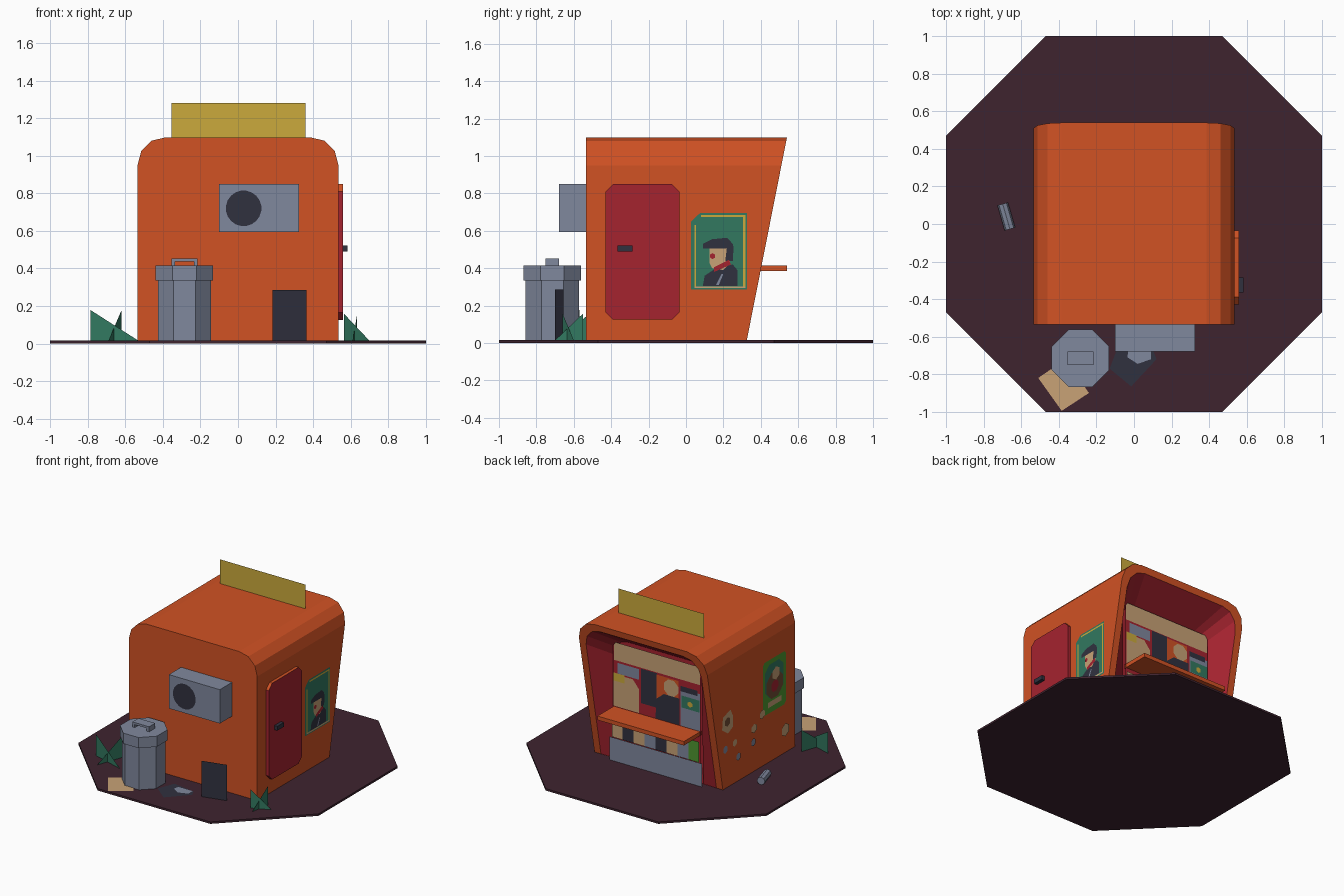
import bpy, bmesh, math
from mathutils import Vector, Matrix

if "Cube" in bpy.data.objects:
    bpy.data.objects.remove(bpy.data.objects["Cube"])

# ---- flat colours (sRGB 0-255 converted to linear) ----
def lin(c):
    c /= 255
    return c / 12.92 if c <= 0.04045 else ((c + 0.055) / 1.055) ** 2.4

PALETTE = dict(orange=(209, 82, 36), red=(165, 35, 47), grey=(128, 136, 157),
               charcoal=(48, 49, 63), yellow=(203, 170, 60), ground=(62, 35, 47),
               green=(50, 120, 96), beige=(200, 162, 118), lime=(78, 150, 48),
               brown=(112, 76, 52))
MATS = {}
for n, c in PALETTE.items():
    MATS[n] = bpy.data.materials.new(n)
    MATS[n].diffuse_color = (*[lin(v) for v in c], 1)

def finish(name, bm, mats, recalc=True):
    if recalc:
        bmesh.ops.recalc_face_normals(bm, faces=bm.faces)
    me = bpy.data.meshes.new(name)
    bm.to_mesh(me)
    bm.free()
    for m in mats:
        me.materials.append(MATS[m])
    ob = bpy.data.objects.new(name, me)
    bpy.context.collection.objects.link(ob)
    return ob

def bridge(bm, a, b, mat=0):
    for i in range(len(a)):
        j = (i + 1) % len(a)
        bm.faces.new((a[i], a[j], b[j], b[i])).material_index = mat

def prism(name, pts, place, lo, hi, mat, rule=None):
    """Extrude a 2D outline between two depths."""
    bm = bmesh.new()
    a = [bm.verts.new(place(u, v, lo)) for u, v in pts]
    b = [bm.verts.new(place(u, v, hi)) for u, v in pts]
    bm.faces.new(a)
    bm.faces.new(b)
    bridge(bm, a, b)
    mats = [mat]
    if rule:
        mats.append(rule[0])
        bmesh.ops.recalc_face_normals(bm, faces=bm.faces)
        for f in bm.faces:
            f.material_index = int(rule[1](f.normal))
    return finish(name, bm, mats)

def box(name, x, y, z, mat):
    return prism(name, rect(*x, *y), flat, z[0], z[1], mat)

def rect(a0, a1, b0, b1):
    return [(a0, b0), (a1, b0), (a1, b1), (a0, b1)]

def ngon(cx, cy, r, n, turn=0.5):
    return [(cx + r * math.cos(math.tau * (i + turn) / n),
             cy + r * math.sin(math.tau * (i + turn) / n)) for i in range(n)]

def chamfer(a0, a1, b0, b1, c):
    return [(a0 + c, b0), (a1 - c, b0), (a1, b0 + c), (a1, b1 - c),
            (a1 - c, b1), (a0 + c, b1), (a0, b1 - c), (a0, b0 + c)]

flat = lambda u, v, d: (u, v, d)      # outline in xy
side = lambda u, v, d: (d, u, v)      # outline in yz
facing = lambda u, v, d: (u, d, v)    # outline in xz

def plates(name, place, depth, normal, items, step=0.0012):
    """Stack of thin coloured plates, each a little prouder than the last."""
    bm = bmesh.new()
    mats = list(dict.fromkeys(m for m, _ in items))
    n = Vector(normal)
    for k, (m, pts) in enumerate(items):
        f = bm.faces.new([bm.verts.new(Vector(place(u, v, depth)) + n * step * k) for u, v in pts])
        f.normal_update()
        if f.normal.dot(n) < 0:
            f.normal_flip()
        f.material_index = mats.index(m)
    return finish(name, bm, mats, recalc=False)

# ---- ground slab ----
c = 0.47
prism("ground_slab", [(c, -1), (1, -c), (1, c), (c, 1), (-c, 1), (-1, c), (-1, -c), (-c, -1)],
      flat, 0, 0.015, "ground")

# ---- kiosk body: rounded arch, slanted open back, red tapered lining ----
half = [(0.535, 0.015), (0.535, 0.95), (0.515, 1.025), (0.46, 1.08), (0.385, 1.098)]
arch = half + [(-x, z) for x, z in reversed(half)]
slant = lambda z: 0.325 + (z - 0.015) * 0.198
bm = bmesh.new()
front = [bm.verts.new((x, -0.535, z)) for x, z in arch]
rim = [bm.verts.new((x, slant(z), z)) for x, z in arch]
lip_pts = [(x * 0.9, 0.015 + (z - 0.015) * 0.955) for x, z in arch]
lip = [bm.verts.new((x, slant(z), z)) for x, z in lip_pts]
inner = [bm.verts.new((x * 0.69, 0.32, 0.015 + (z - 0.015) * 0.83)) for x, z in arch]
bm.faces.new(front)
bridge(bm, front, rim)
bridge(bm, rim, lip)
bridge(bm, lip, inner, 1)
bm.faces.new(inner).material_index = 1
bmesh.ops.remove_doubles(bm, verts=bm.verts, dist=1e-5)
finish("kiosk_body", bm, ["orange", "red"])

# ---- serving counter, kick plate and roof sign ----
box("counter", (-0.36, 0.36), (0.33, 0.54), (0.385, 0.415), "orange")
plates("kick_plate", facing, 0.368, (0, 1, 0), [("grey", rect(-0.39, 0.38, 0.015, 0.19))])
plates("roof_sign", facing, 0.29, (0, -1, 0), [("yellow", rect(-0.355, 0.36, 1.095, 1.28))])

# ---- painted shop interior behind the counter ----
plates("interior_panel", facing, 0.345, (0, 1, 0), [
    ("red", rect(-0.365, 0.365, 0.015, 0.9)),
    ("beige", rect(-0.36, 0.36, 0.765, 0.9)),
    ("grey", rect(0.15, 0.33, 0.67, 0.75)),
    ("beige", [(0.15, 0.42), (0.36, 0.42), (0.36, 0.66), (0.2, 0.66), (0.15, 0.6)]),
    ("yellow", rect(0.27, 0.36, 0.61, 0.67)),
    ("charcoal", rect(0.0, 0.13, 0.5, 0.76)),
    ("orange", rect(-0.18, 0.0, 0.5, 0.75)),
    ("beige", ngon(-0.12, 0.68, 0.065, 8)),
    ("charcoal", [(-0.19, 0.42), (0.01, 0.42), (0.0, 0.57), (-0.06, 0.62), (-0.19, 0.62)]),
    ("grey", rect(-0.36, -0.2, 0.42, 0.7)),
    ("charcoal", rect(-0.34, -0.2, 0.68, 0.72)),
    ("green", rect(-0.36, -0.21, 0.56, 0.65)),
    ("yellow", ngon(-0.28, 0.6, 0.022, 6)),
], 0.0006)

# ---- row of pictures below the counter ----
row = ["beige", "charcoal", "beige", "grey", "charcoal", "beige", "grey", "lime"]
w = 0.73 / len(row)
plates("picture_row", facing, 0.362, (0, 1, 0),
       [(m, rect(0.365 - (i + 1) * w, 0.365 - i * w, 0.19, 0.345)) for i, m in enumerate(row)], 0.0003)

# ---- door with handle ----
prism("door", chamfer(-0.43, -0.035, 0.125, 0.85, 0.04), side, 0.53, 0.558, "red",
      ("orange", lambda n: n.z > 0.3))
box("door_handle", (0.555, 0.583), (-0.365, -0.285), (0.49, 0.522), "charcoal")

# ---- portrait poster on the right wall ----
plates("right_poster", side, 0.539, (1, 0, 0), [
    ("green", [(0.027, 0.285), (0.325, 0.285), (0.325, 0.695), (0.075, 0.695), (0.027, 0.65)]),
    ("yellow", rect(0.08, 0.317, 0.673, 0.684)),
    ("yellow", rect(0.306, 0.317, 0.3, 0.684)),
    ("yellow", rect(0.045, 0.053, 0.3, 0.63)),
    ("beige", rect(0.045, 0.317, 0.293, 0.303)),
    ("charcoal", [(0.09, 0.305), (0.1, 0.36), (0.16, 0.4), (0.25, 0.42), (0.275, 0.39), (0.275, 0.305)]),
    ("beige", [(0.14, 0.4), (0.2, 0.39), (0.235, 0.43), (0.24, 0.52), (0.125, 0.52), (0.125, 0.43)]),
    ("charcoal", [(0.21, 0.44), (0.25, 0.44), (0.255, 0.52), (0.22, 0.52)]),
    ("charcoal", [(0.09, 0.505), (0.25, 0.505), (0.25, 0.53), (0.22, 0.563), (0.14, 0.555), (0.09, 0.53)]),
    ("red", [(0.15, 0.38), (0.24, 0.42), (0.23, 0.445), (0.15, 0.405)]),
    ("red", ngon(0.142, 0.465, 0.016, 6)),
    ("grey", [(0.16, 0.31), (0.175, 0.31), (0.2, 0.37), (0.19, 0.37)]),
], 0.0006)

# ---- poster and stickers on the left wall ----
plates("left_poster", side, -0.539, (-1, 0, 0), [
    ("lime", chamfer(-0.42, -0.145, 0.385, 0.785, 0.02)),
    ("green", chamfer(-0.39, -0.17, 0.5, 0.75, 0.05)),
    ("brown", ngon(-0.285, 0.58, 0.105, 8)),
    ("beige", ngon(-0.3, 0.66, 0.05, 6)),
    ("red", ngon(-0.285, 0.57, 0.045, 8)),
    ("beige", rect(-0.36, -0.2, 0.43, 0.47)),
], 0.0006)
plates("left_stickers", side, -0.539, (-1, 0, 0), [
    ("beige", [(0.21, 0.45), (0.27, 0.42), (0.34, 0.47), (0.33, 0.56), (0.24, 0.59), (0.21, 0.53)]),
    ("brown", ngon(0.275, 0.51, 0.035, 6)),
] + [(m, ngon(y, z, r, 6)) for m, y, z, r in [
    ("grey", 0.3, 0.31, 0.03), ("beige", 0.19, 0.32, 0.028), ("grey", 0.147, 0.2, 0.03),
    ("beige", -0.04, 0.34, 0.035), ("grey", -0.03, 0.24, 0.03), ("beige", -0.135, 0.41, 0.035),
    ("beige", -0.41, 0.19, 0.05)]], 0.0004)

# ---- air conditioner with fan ----
box("air_conditioner", (-0.1, 0.325), (-0.68, -0.53), (0.595, 0.85), "grey")
plates("fan_disc", facing, -0.682, (0, -1, 0), [("charcoal", ngon(0.03, 0.72, 0.095, 20))])

# ---- leaning board by the front wall ----
bm = bmesh.new()
bm.faces.new([bm.verts.new(p) for p in ((0.185, -0.70, 0.015), (0.365, -0.655, 0.015),
                                        (0.365, -0.655, 0.285), (0.185, -0.70, 0.285))])
finish("dark_board", bm, ["charcoal"], recalc=False)

# ---- trash can ----
cx, cy = -0.285, -0.715
k = 1 / math.cos(math.pi / 8)
prism("trash_can", ngon(cx, cy, 0.142 * k, 8), flat, 0.015, 0.34, "grey")
prism("trash_can_lid", ngon(cx, cy, 0.153 * k, 8), flat, 0.335, 0.415, "grey")
prism("lid_handle", [(cx - 0.07, 0.413), (cx - 0.05, 0.413), (cx - 0.05, 0.437), (cx + 0.05, 0.437),
                     (cx + 0.05, 0.413), (cx + 0.07, 0.413), (cx + 0.07, 0.453), (cx - 0.07, 0.453)],
      facing, cy - 0.036, cy + 0.036, "grey")

# ---- litter on the ground ----
plates("cardboard_sheet", flat, 0.018, (0, 0, 1),
       [("beige", [(-0.51, -0.82), (-0.385, -0.995), (-0.24, -0.9), (-0.365, -0.72)])])
plates("rubbish_bag", flat, 0.018, (0, 0, 1), [
    ("charcoal", [(-0.13, -0.77), (-0.015, -0.865), (0.12, -0.72), (0.1, -0.67), (-0.08, -0.64)]),
    ("grey", [(-0.035, -0.71), (0.02, -0.745), (0.09, -0.72), (0.09, -0.67), (-0.03, -0.67)])])

bm = bmesh.new()
bmesh.ops.create_cone(bm, cap_ends=True, segments=8, radius1=0.029, radius2=0.029, depth=0.14,
                      matrix=Matrix.Translation((-0.68, 0.04, 0.043))
                      @ Matrix.Rotation(math.radians(16), 4, "Z") @ Matrix.Rotation(math.pi / 2, 4, "X"))
finish("drink_can", bm, ["grey"])

# ---- grass tufts: two crossing upright blades each ----
def tuft(name, blades, h):
    bm = bmesh.new()
    for tall, low in blades:
        bm.faces.new([bm.verts.new(p) for p in ((*tall, 0.015), (*low, 0.015), (*tall, h))])
    finish(name, bm, ["green"], recalc=False)

tuft("grass_tuft_left", [((-0.785, -0.57), (-0.53, -0.65)), ((-0.62, -0.49), (-0.69, -0.69))], 0.178)
tuft("grass_tuft_right", [((0.565, -0.66), (0.70, -0.60)), ((0.635, -0.55), (0.61, -0.70))], 0.158)

for m in bpy.data.materials:
    if m.users and not m.is_grease_pencil:
        m.use_nodes = True
        m.node_tree.nodes["Principled BSDF"].inputs["Base Color"].default_value = m.diffuse_color
